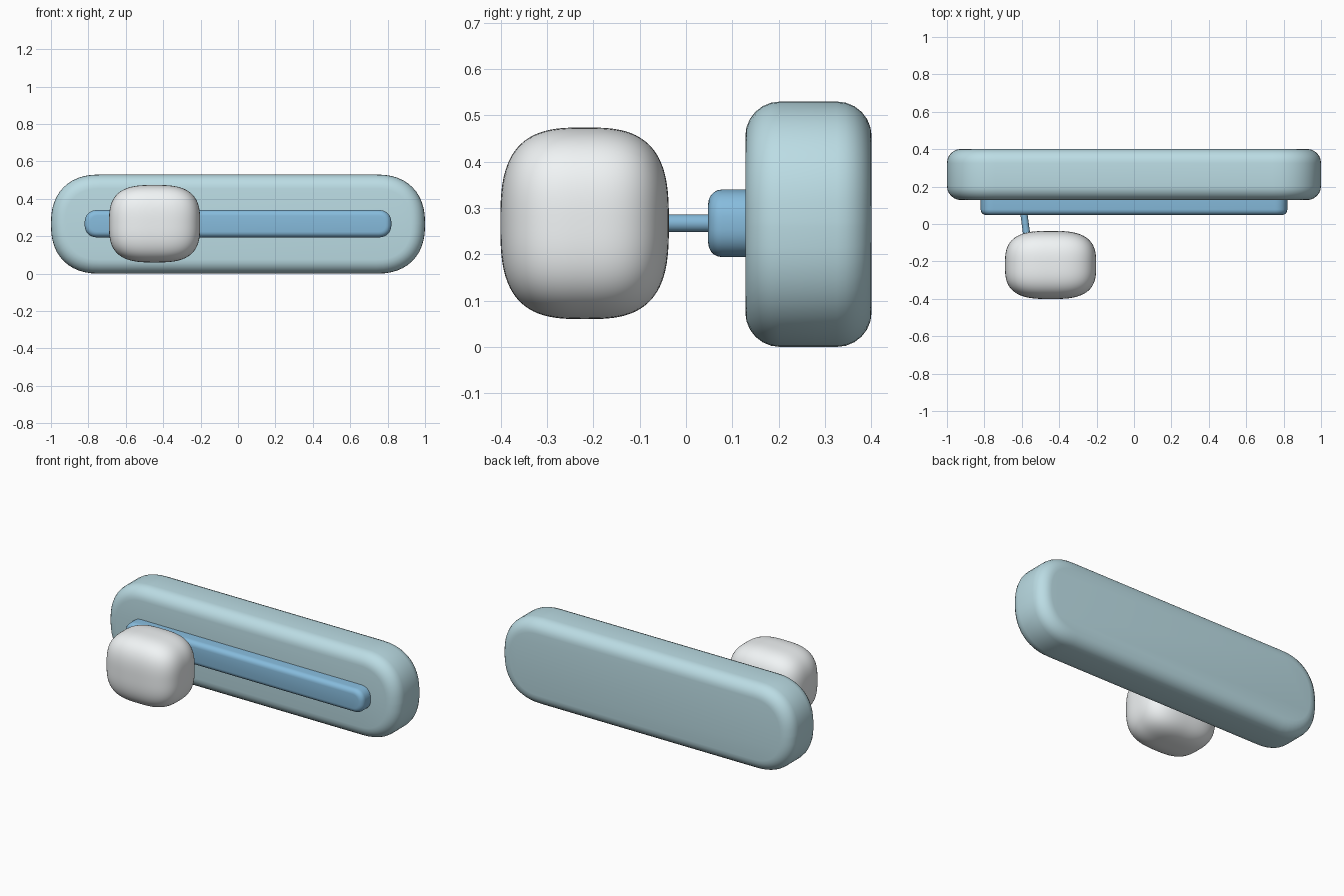
import bpy, bmesh, math
from mathutils import Vector

if "Cube" in bpy.data.objects:
    bpy.data.objects.remove(bpy.data.objects["Cube"])


def finish(bm, name, color, angle=40):
    bmesh.ops.recalc_face_normals(bm, faces=bm.faces)
    mesh = bpy.data.meshes.new(name)
    bm.to_mesh(mesh)
    bm.free()
    obj = bpy.data.objects.new(name, mesh)
    bpy.context.collection.objects.link(obj)
    mat = bpy.data.materials.new(name + "_material")
    mat.diffuse_color = (*color, 1)
    mat.use_nodes = True
    mat.node_tree.nodes["Principled BSDF"].inputs["Base Color"].default_value = mat.diffuse_color
    mesh.materials.append(mat)
    bpy.ops.object.select_all(action='DESELECT')
    obj.select_set(True)
    bpy.context.view_layer.objects.active = obj
    bpy.ops.object.shade_smooth_by_angle(angle=math.radians(angle))
    return obj


def outline(hx, hz, r, power=2.3, steps=12):
    """Rounded rectangle in x and z with slightly squared corners."""
    pts = []
    for q, (sx, sz) in enumerate([(1, 1), (-1, 1), (-1, -1), (1, -1)]):
        for i in range(steps + 1):
            a = math.pi / 2 * (q + i / steps)
            c, s = abs(math.cos(a)), abs(math.sin(a))
            pts.append((sx * (hx - r + r * c ** (2 / power)),
                        sz * (hz - r + r * s ** (2 / power))))
    return pts


def rounded_slab(name, hx, hz, r, zc, y0, y1, edge, color, round_back=True, seg=6):
    # Rings of (inset, y) swept from the front face to the back face
    arc = [math.pi / 2 * i / seg for i in range(seg + 1)]
    prof = [(edge * (1 - math.sin(a)), y0 + edge * (1 - math.cos(a))) for a in arc]
    if round_back:
        prof += [(i, y0 + y1 - y) for i, y in reversed(prof)]
    else:
        prof.append((0, y1))
    bm = bmesh.new()
    rings = [[bm.verts.new((x, y, zc + z)) for x, z in outline(hx - d, hz - d, r - d)]
             for d, y in prof]
    n = len(rings[0])
    for a, b in zip(rings, rings[1:]):
        for i in range(n):
            j = (i + 1) % n
            bm.faces.new((a[i], a[j], b[j], b[i]))
    bm.faces.new(rings[0])
    bm.faces.new(rings[-1])
    return finish(bm, name, color)


# Backing body and the slide rail on its front
rounded_slab("body", 1.0, 0.265, 0.26, 0.265, 0.128, 0.401, 0.075, (0.50, 0.72, 0.78))
rounded_slab("rail", 0.82, 0.073, 0.07, 0.267, 0.048, 0.15, 0.03, (0.24, 0.50, 0.72),
             round_back=False, seg=5)

# Thin, slightly slanted stem joining the rail to the knob
start, end = Vector((-0.592, 0.08, 0.267)), Vector((-0.568, -0.10, 0.267))
axis = end - start
bm = bmesh.new()
bmesh.ops.create_cone(bm, cap_ends=True, segments=20, radius1=0.019, radius2=0.019,
                      depth=axis.length)
bmesh.ops.transform(bm, verts=bm.verts, matrix=axis.to_track_quat('Z', 'Y').to_matrix().to_4x4())
bmesh.ops.translate(bm, verts=bm.verts, vec=(start + end) / 2)
finish(bm, "stem", (0.24, 0.50, 0.72))

# Pillow-shaped knob: a subdivided cube pushed onto a squarish ball
bm = bmesh.new()
bmesh.ops.create_cube(bm, size=2)
bmesh.ops.subdivide_edges(bm, edges=bm.edges, cuts=23, use_grid_fill=True)
P = 3.0
for v in bm.verts:
    v.co /= sum(abs(c) ** P for c in v.co) ** (1 / P)
    v.co = Vector((-0.446 + 0.244 * v.co.x, -0.219 + 0.182 * v.co.y, 0.267 + 0.207 * v.co.z))
finish(bm, "knob", (0.88, 0.91, 0.92), 60)
